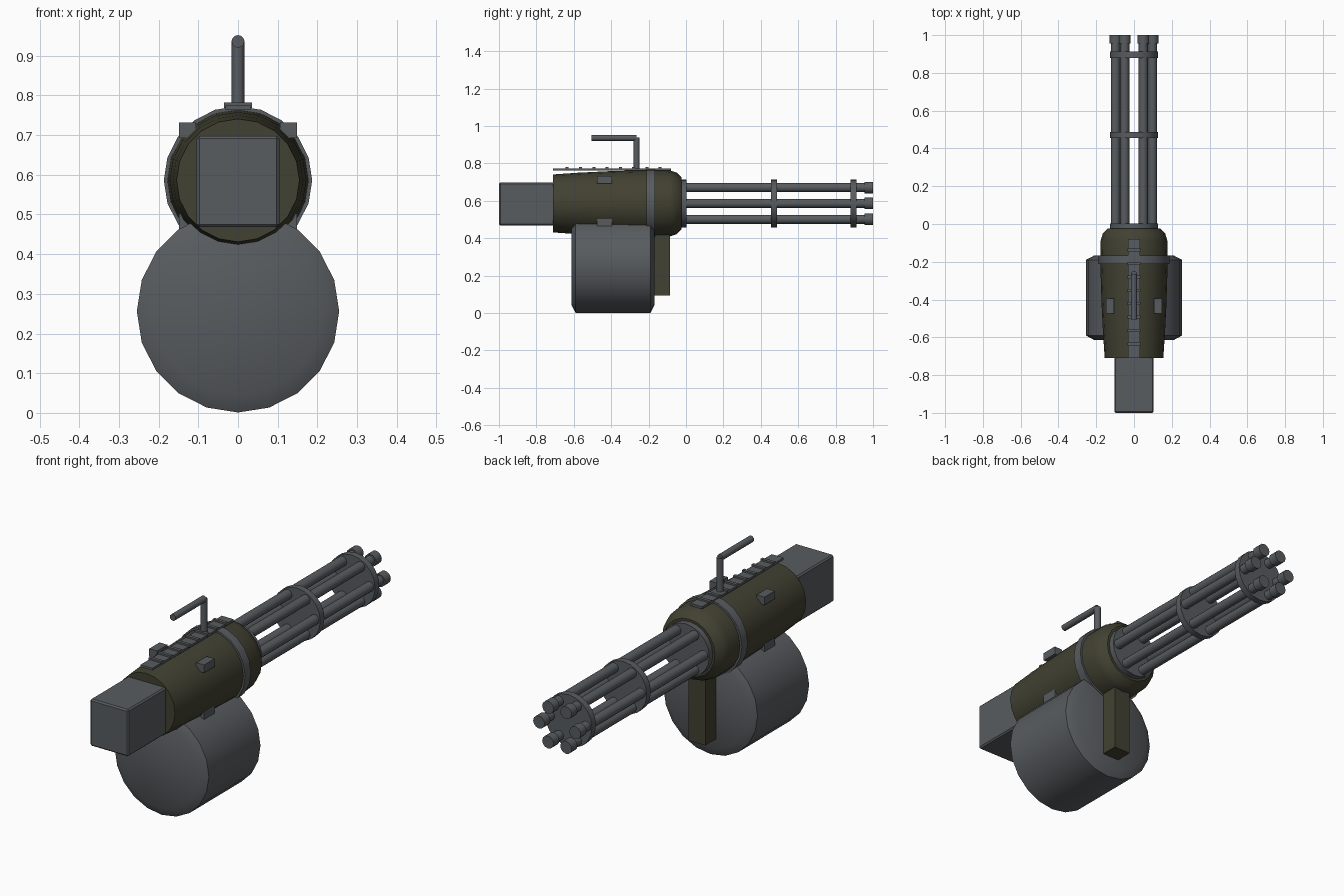
import bpy, bmesh, math
from mathutils import Matrix

if "Cube" in bpy.data.objects:
    bpy.data.objects.remove(bpy.data.objects["Cube"])

def material(name, rgb):
    m = bpy.data.materials.new(name)
    m.diffuse_color = (*rgb, 1)
    m.use_nodes = True
    m.node_tree.nodes["Principled BSDF"].inputs["Base Color"].default_value = m.diffuse_color
    return m

GREY = material("gunmetal grey", (0.098, 0.107, 0.116))
OLIVE = material("dark olive", (0.054, 0.053, 0.032))
AXIS = 0.586  # height of the barrel axis

def finish(name, bm, mat):
    bmesh.ops.recalc_face_normals(bm, faces=bm.faces)
    me = bpy.data.meshes.new(name)
    bm.to_mesh(me)
    bm.free()
    me.materials.append(mat)
    me.shade_smooth()
    me.set_sharp_from_angle(angle=math.radians(32))
    ob = bpy.data.objects.new(name, me)
    bpy.context.collection.objects.link(ob)
    return ob

def lathe(name, profile, mat, x=0, z=AXIS, sides=20):
    """Capped solid turned around a line parallel to y; profile is (y, radius)."""
    bm = bmesh.new()
    rings = []
    for y, r in profile:
        rings.append([bm.verts.new((x + r * math.cos(2 * math.pi * i / sides), y,
                                    z + r * math.sin(2 * math.pi * i / sides)))
                      for i in range(sides)])
    for a, b in zip(rings, rings[1:]):
        for i in range(sides):
            j = (i + 1) % sides
            bm.faces.new((a[i], a[j], b[j], b[i]))
    bm.faces.new(rings[0])
    bm.faces.new(rings[-1])
    return finish(name, bm, mat)

def box(name, x, y, z, mat, bevel=0):
    """Box from (min, max) ranges."""
    bm = bmesh.new()
    bmesh.ops.create_cube(bm, size=1)
    for v in bm.verts:
        v.co = [lo + (c + 0.5) * (hi - lo) for c, (lo, hi) in zip(v.co, (x, y, z))]
    if bevel:
        bmesh.ops.bevel(bm, geom=bm.edges[:], offset=bevel, segments=1, affect='EDGES')
    return finish(name, bm, mat)

# Housing, clamp band and drum magazine
lathe("housing", [(-0.71, 0.155), (-0.58, 0.164), (-0.42, 0.172), (-0.22, 0.178),
                  (-0.085, 0.176), (-0.05, 0.165), (-0.025, 0.14)], OLIVE)
lathe("clamp_band", [(-0.212, 0.187), (-0.166, 0.187)], GREY)
lathe("drum_magazine", [(-0.613, 0.213), (-0.59, 0.255), (-0.19, 0.255), (-0.168, 0.213)],
      GREY, z=0.256)

# Rear motor box and front grip
box("motor_box", (-0.104, 0.104), (-1.0, -0.70), (0.468, 0.698), GREY, 0.007)
box("front_grip", (-0.045, 0.045), (-0.18, -0.085), (0.095, 0.425), OLIVE)

# Barrel discs
for name, y0, y1 in (("barrel_base", -0.03, 0.003), ("middle_disc", 0.455, 0.487),
                     ("front_disc", 0.88, 0.912)):
    lathe(name, [(y0, 0.128), (y1, 0.128)], GREY)

# Six barrels with muzzles
for k in range(6):
    a = math.radians(60 * k)
    bx, bz = 0.098 * math.cos(a), AXIS + 0.098 * math.sin(a)
    lathe(f"barrel_{k + 1}", [(-0.01, 0.024), (0.97, 0.024)], GREY, bx, bz, 12)
    lathe(f"muzzle_{k + 1}", [(0.955, 0.031), (1.0, 0.031)], GREY, bx, bz, 12)

# Top rail with cross teeth
box("top_rail", (-0.032, 0.032), (-0.71, -0.08), (0.763, 0.774), GREY)
for k in range(8):
    y = -0.635 + 0.071 * k
    box(f"rail_tooth_{k + 1}", (-0.035, 0.035), (y - 0.008, y + 0.008), (0.768, 0.782), GREY)

# Carry handle
lathe("handle_bar", [(-0.505, 0.016), (-0.264, 0.016)], GREY, z=0.936, sides=12)
post = lathe("handle_post", [(0.765, 0.016), (0.938, 0.016)], GREY, z=0, sides=12)
post.data.transform(Matrix.Translation((0, -0.264, 0)) @ Matrix.Rotation(math.pi / 2, 4, 'X'))

# Side lugs, upper and lower on both sides
for side, s in (("right", 1), ("left", -1)):
    xr = tuple(sorted((s * 0.106, s * 0.149)))
    box(f"upper_lug_{side}", xr, (-0.475, -0.395), (0.693, 0.732), GREY)
    box(f"lower_lug_{side}", xr, (-0.475, -0.395), (0.464, 0.503), GREY)
